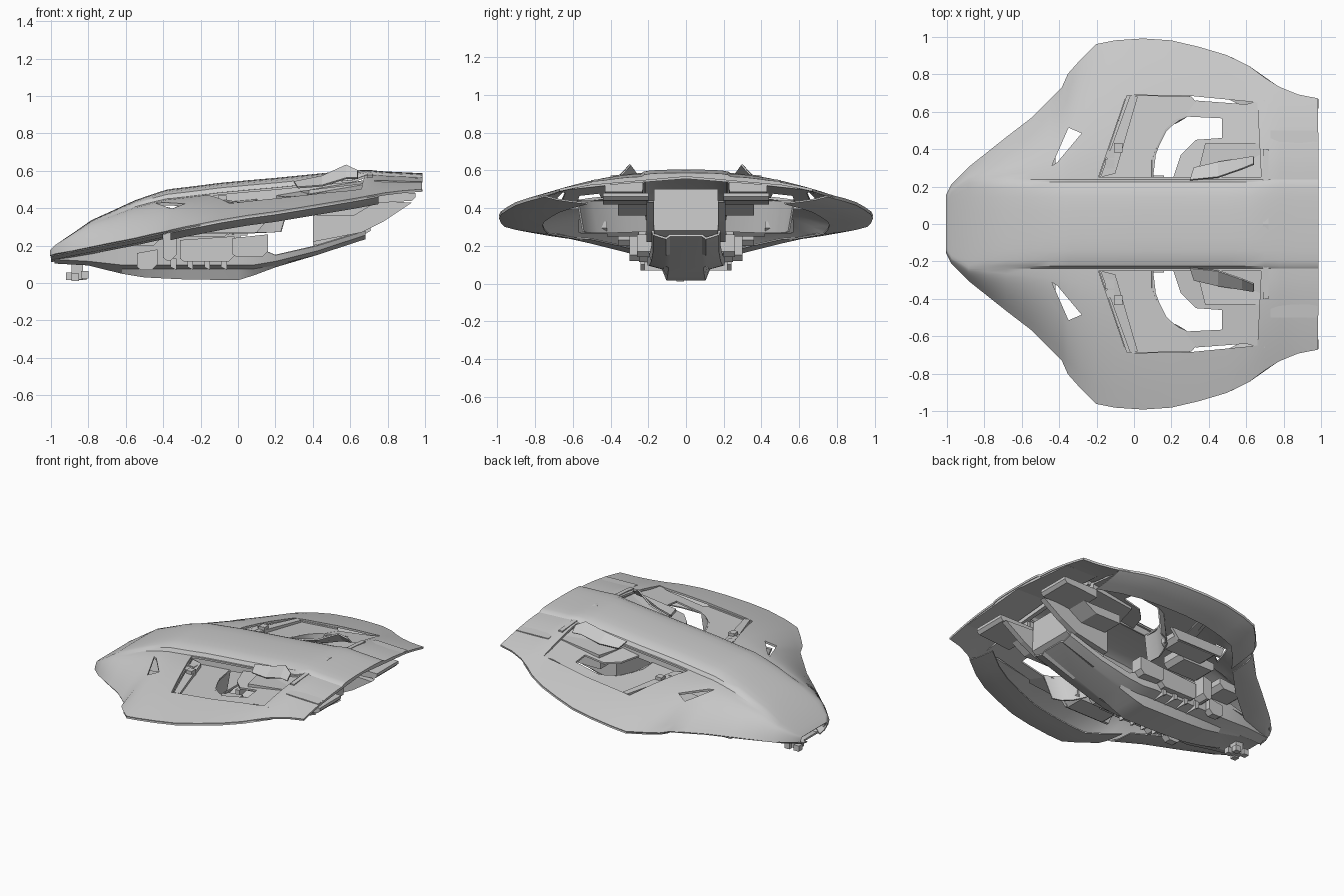
import bpy, bmesh, math, random

if "Cube" in bpy.data.objects:
    bpy.data.objects.remove(bpy.data.objects["Cube"])
random.seed(4)

# stations along the ship: x, half width, rim height, crown height
ST = [(-1, .15, .145, .17), (-.97, .21, .155, .2), (-.88, .30, .17, .26), (-.78, .38, .19, .33),
      (-.68, .46, .21, .375), (-.55, .56, .235, .435), (-.45, .66, .258, .47), (-.38, .73, .272, .492),
      (-.35, .80, .28, .497), (-.28, .88, .295, .505), (-.2, .96, .31, .515), (-.1, .98, .33, .528),
      (.05, .99, .355, .542), (.2, .98, .375, .555), (.35, .945, .4, .57), (.5, .90, .425, .585),
      (.62, .84, .445, .597), (.7, .78, .46, .597), (.78, .73, .475, .59), (.88, .69, .487, .585),
      (.985, .67, .495, .58)]
FW = [(0, 1), (.35, .985), (.65, .9), (.87, .74), (1, .5)]


def interp(x, k):
    for a, b in zip(ST, ST[1:]):
        if x <= b[0]:
            t = (x - a[0]) / (b[0] - a[0])
            return a[k] + t * (b[k] - a[k])
    return ST[-1][k]


def add(name, bm, mods=(), mirror=False):
    bmesh.ops.recalc_face_normals(bm, faces=bm.faces)
    me = bpy.data.meshes.new(name)
    bm.to_mesh(me)
    bm.free()
    ob = bpy.data.objects.new(name, me)
    bpy.context.collection.objects.link(ob)
    if mirror:
        m = ob.modifiers.new("mirror", 'MIRROR')
        m.use_axis = (False, True, False)
        m.use_mirror_merge = False
    for kind, props in mods:
        m = ob.modifiers.new(kind, kind)
        for k, v in props.items():
            setattr(m, k, v)
    return ob


def smooth(ob, deg=30):
    bpy.context.view_layer.update()
    dg = bpy.context.evaluated_depsgraph_get()
    me = bpy.data.meshes.new_from_object(ob.evaluated_get(dg))
    ob.modifiers.clear()
    ob.data = me
    bpy.ops.object.select_all(action='DESELECT')
    ob.select_set(True)
    bpy.context.view_layer.objects.active = ob
    bpy.ops.object.shade_smooth_by_angle(angle=math.radians(deg))


def sheet(name, rows, thick=.012, mirror=False, offset=0):
    bm = bmesh.new()
    vs = [[bm.verts.new(p) for p in r] for r in rows]
    for a, b in zip(vs, vs[1:]):
        for i in range(len(a) - 1):
            bm.faces.new((a[i], a[i + 1], b[i + 1], b[i]))
    return add(name, bm, [('SOLIDIFY', dict(thickness=thick, offset=offset))], mirror)


def loft(name, lo_pts, hi_pts, mirror=True):
    """closed solid between two matching outlines"""
    bm = bmesh.new()
    lo = [bm.verts.new(p) for p in lo_pts]
    hi = [bm.verts.new(p) for p in hi_pts]
    bm.faces.new(lo)
    bm.faces.new(hi)
    for i in range(len(lo)):
        j = (i + 1) % len(lo)
        bm.faces.new((lo[i], lo[j], hi[j], hi[i]))
    return add(name, bm, mirror=mirror)


def prism(name, pts, zf, th):
    """plan outline with a sloping height function"""
    return loft(name, [(x, y, zf(x, y) - th) for x, y in pts], [(x, y, zf(x, y)) for x, y in pts])


def side(name, pts, y0, y1):
    """side profile (x, z) extruded from y0 to y1"""
    return loft(name, [(x, y0, z) for x, z in pts], [(x, y1, z) for x, z in pts])


# upper shell: raised spine blending into the broad wings
rows = []
for x, w, rim, top in ST:
    fw = min(.22, w * .8)
    drop = .05 * min(1, max(0, x + .95) / .6) * (1 if x < .65 else .4)
    half = [(fw * f, top - drop * (1 - h)) for f, h in FW]
    zi = top - drop
    y0 = fw + .015
    for i in range(9):
        t = i / 8
        half.append((y0 + (w - y0) * t, rim + (zi - rim) * (1 - t ** 1.55)))
    rows.append([(x, -y, z) for y, z in half[:0:-1]] + [(x, y, z) for y, z in half])
shell = sheet("upper_shell", rows, .014)

# openings through the shell
cuts = {"window_cutter": [(-.44, .31), (-.35, .515), (-.28, .485), (-.41, .33)],
        "bay_cutter": [(-.19, .25), (-.04, .69), (.3, .685), (.66, .65), (.68, .25)]}
for n, p in cuts.items():
    c = prism(n, p, lambda x, y: 1, 1)
    c.hide_render = True
    m = shell.modifiers.new(n, 'BOOLEAN')
    m.operation = 'DIFFERENCE'
    m.object = c
smooth(shell)
for n in cuts:
    bpy.data.objects.remove(bpy.data.objects[n])

# recessed bay floors around the curved intake opening, rising to meet the tail
floor = lambda x, y: .435 + .09 * x - .06 * (y - .3)
rear = lambda x, y: .46 + .17 * (x - .2) - .11 * (y - .3)
prism("front_bay_floor", [(-.2, .22), (-.05, .69), (.3, .69), (.33, .655), (.27, .575), (.17, .5),
                          (.12, .4), (.1, .23)], floor, .012)
prism("rear_bay_floor", [(.2, .22), (.7, .22), (.7, .66), (.65, .655), (.6, .64), (.33, .66), (.27, .575),
                         (.47, .565), (.47, .46), (.33, .45), (.25, .37)], rear, .012)
arc = [(.1, .23), (.1, .34), (.13, .42), (.17, .5), (.22, .55), (.28, .575)]
smooth(sheet("intake_wall", [[(x - .05 * k, y - .03 * k, floor(x, y) - .17 * k) for x, y in arc]
                             for k in (0, .5, 1)], .01, True))

# bay walls
edge = cuts["bay_cutter"][:3]
sheet("bay_wall", [[(x, y, floor(x, y) - .005) for x, y in edge],
                   [(x, y, floor(x, y) + d) for (x, y), d in zip(edge, (.04, .01, .01))]], .01, True)
sheet("spine_wall", [[(x, .232, floor(x, .2) - .01) for x in (-.2, .2, .68)],
                     [(x, .228, interp(x, 3) - .05) for x in (-.2, .2, .68)]], .01, True)

# bay details: front ramp, inner step, fin and equipment lumps
prism("front_ramp", [(-.18, .25), (-.02, .69), (.02, .68), (-.1, .27)], lambda x, y: .47 - .06 * y, .04)
prism("inner_step", [(.33, .23), (.7, .23), (.7, .43), (.38, .43)], lambda x, y: .5 + .12 * (x - .4), .05)
sheet("fin", [[(.3, .235, .54), (.45, .25, .57), (.58, .295, .63), (.64, .32, .6)],
              [(.32, .3, .51), (.45, .33, .52), (.58, .35, .56), (.64, .36, .56)]], .01, True)
bm = bmesh.new()
for i in range(6):
    r = bmesh.ops.create_cube(bm, size=.045)
    dx, dy, dz = (random.uniform(-1, 1) for _ in range(3))
    bmesh.ops.translate(bm, verts=r['verts'], vec=(-.11 + .03 * dx, .37 + .06 * dy, .435 + .015 * dz))
add("bay_equipment", bm, mirror=True)

# tail deck following the curve of the shell
prism("tail_deck", [(.73, 0), (.98, 0), (.98, .5), (.73, .5)], lambda x, y: .594 - .03 * (x - .73) - .09 * y, .02)
prism("tail_rail", [(.69, 0), (.72, 0), (.72, .4), (.69, .4)], lambda x, y: .605 - .08 * y, .05)
side("tail_under", [(.68, .42), (.78, .43), (.93, .44), (.95, .46), (.95, .48), (.68, .48)], .2, .44)

# lower wing skins
xs = [-.36, -.28, -.2, -.1, .05, .2, .35, .5, .62, .75]
smooth(sheet("lower_wing", [[(x, interp(x, 1) - d, interp(x, 2) - .006 - e) for d, e in
                             ((0, 0), (.06, .016), (.14, .028), (.23, .038))] for x in xs], .008, True))
smooth(sheet("nose_lip", [[(x, interp(x, 1) - d * k, interp(x, 2) - e) for d, e in
                          ((0, 0), (.06, .02), (.2, .03))]
                         for x, k in ((-1, .4), (-.9, .7), (-.75, 1), (-.55, 1), (-.4, 1))], .008, True))

# belly trough: x, half width, bottom, shoulder height, top edge
hull = [(-.98, .15, .12, .13, .16), (-.8, .18, .10, .12, .19), (-.62, .2, .055, .1, .22), (-.5, .2, .035, .1, .26),
        (-.3, .2, .025, .1, .27), (0, .2, .02, .1, .26), (.08, .19, .045, .1, .2), (.2, .18, .09, .12, .15),
        (.42, .17, .16, .175, .2), (.68, .17, .255, .26, .28)]
smooth(sheet("belly", [[(x, s * w * f, z) for s, f, z in
                        ((-1, 1.05, t), (-1, 1, m), (-1, .62, m - .02), (-1, .5, b), (1, .5, b),
                         (1, .62, m - .02), (1, 1, m), (1, 1.05, t))] for x, w, b, m, t in hull], .012), 20)

# belly panels and sponsons
side("belly_deck", [(-.95, .165), (-.4, .24), (.05, .27), (.05, .255), (-.4, .225), (-.95, .15)], 0, .21)
for n, x0, x1, z0, z1, y0, y1 in (("front_pod", -.54, -.43, .07, .18, .19, .24), ("mid_pod", -.4, -.33, .12, .28, .18, .3),
                                  ("main_pod", -.31, -.02, .115, .25, .19, .25), ("hip_pod", -.03, .16, .14, .26, .17, .26),
                                  ("under_wing_box", -.32, -.04, .25, .33, .25, .42),
                                  ("outer_wing_box", -.22, .12, .265, .33, .42, .56),
                                  ("forward_box", -.62, -.42, .2, .27, .2, .36)):
    side(n, [(x0, z0 + .015), (x0 + .02, z0), (x1 - .03, z0), (x1, z0 + .03), (x1, z1), (x0, z1 - .02)], y0, y1)
for i in range(4):
    x = -.36 + .09 * i
    side("belly_rib", [(x, .085), (x + .03, .07), (x + .03, .13), (x, .13)], .1, .22)
side("wing_rib", [(-.25, .27), (.1, .27), (.16, .34), (-.28, .34)], .55, .57)

# engine block with upright rear face and side housings
side("engine_block", [(.4, .2), (.66, .25), (.71, .28), (.7, .5), (.4, .5)], 0, .17)
side("engine_housing", [(.4, .22), (.66, .27), (.78, .33), (.93, .43), (.7, .44), (.4, .42)], .17, .21)
side("engine_side", [(.42, .36), (.62, .36), (.72, .42), (.42, .42)], .21, .36)

# nose landing gear
bm = bmesh.new()
for x, y, z, s in ((-.86, 0, .09, .06), (-.9, .03, .035, .04), (-.83, .035, .035, .04), (-.87, -.03, .03, .04),
                   (-.82, -.03, .045, .04), (-.86, 0, .05, .06)):
    r = bmesh.ops.create_cube(bm, size=s)
    bmesh.ops.translate(bm, verts=r['verts'], vec=(x, y, z))
add("nose_gear", bm)
